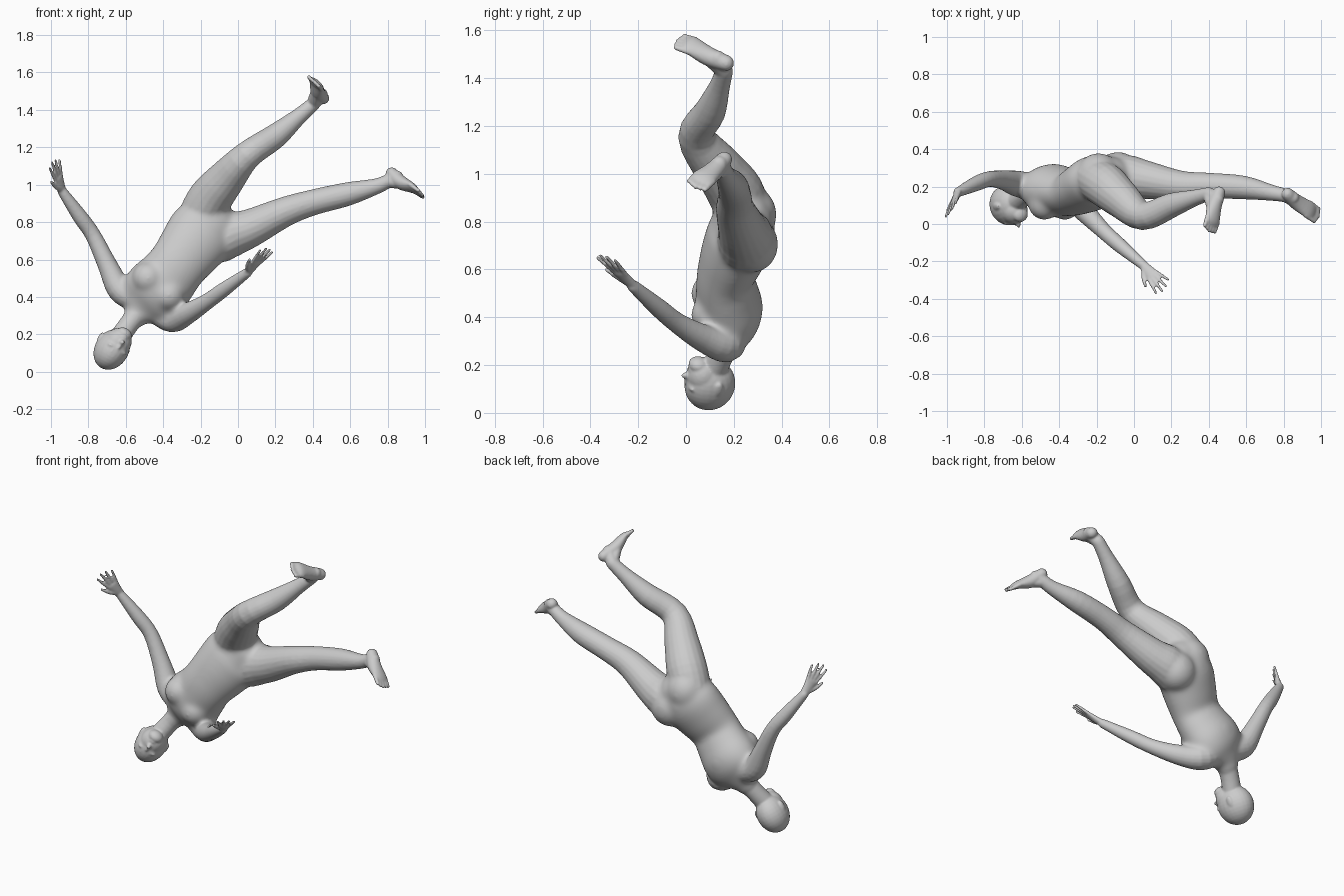
import bpy, bmesh, math
from mathutils import Vector as V, Matrix

if "Cube" in bpy.data.objects:
    bpy.data.objects.remove(bpy.data.objects["Cube"])

bm = bmesh.new()


def catmull(a, b, c, d, t):
    return [0.5 * (2*q + (r-p)*t + (2*p-5*q+4*r-s)*t*t + (3*q-p-3*r+s)*t**3)
            for p, q, r, s in zip(a, b, c, d)]


def loft(points, side=(0, 1, 0), n=20, steps=4):
    """Round-ended tube through (x, y, z, half width, half depth) sections."""
    pts = [tuple(p) if len(p) == 5 else tuple(p) + (p[3],) for p in points]
    ext = [pts[0]] + pts + [pts[-1]]
    path = [catmull(*ext[i:i+4], k / steps) for i in range(len(pts)-1) for k in range(steps)]
    path.append(list(pts[-1]))
    cen = [V(p[:3]) for p in path]
    secs = [(c, p[3], p[4]) for c, p in zip(cen, path)]
    d0, d1 = (cen[0]-cen[1]).normalized(), (cen[-1]-cen[-2]).normalized()

    def cap(sec, d):
        c, w, h = sec
        return [(c + d*min(w, h)*math.sin(a), w*math.cos(a), h*math.cos(a)) for a in (0.5, 0.95, 1.35)]
    tang = [(cen[min(i+1, len(cen)-1)] - cen[max(i-1, 0)]).normalized() for i in range(len(cen))]
    secs = cap(secs[0], d0)[::-1] + secs + cap(secs[-1], d1)
    tang = [-d0]*3 + tang + [d1]*3
    rings = []
    for (c, w, h), t in zip(secs, tang):
        s = V(side)
        s = (s - t*s.dot(t)).normalized()
        u = t.cross(s)
        rings.append([bm.verts.new(c + s*w*math.cos(2*math.pi*k/n) + u*h*math.sin(2*math.pi*k/n))
                      for k in range(n)])
    for a, b in zip(rings, rings[1:]):
        for k in range(n):
            bm.faces.new((a[k], a[(k+1) % n], b[(k+1) % n], b[k]))
    bm.faces.new(rings[0][::-1])
    bm.faces.new(rings[-1])


def blob(c, r, axes=None):
    """Ellipsoid, optionally in a rotated frame."""
    m = Matrix(axes).transposed().to_4x4() if axes else Matrix()
    bmesh.ops.create_uvsphere(bm, u_segments=24, v_segments=16, radius=1,
                              matrix=Matrix.Translation(c) @ m @ Matrix.Diagonal((*r, 1)))


def hand(wrist, tip, side):
    """Palm, four fanned fingers and a thumb on the -side edge."""
    w, t = V(wrist), V(tip)
    L = (t - w).length
    d = (t - w) / L
    s = V(side)
    s = (s - d*s.dot(d)).normalized()
    loft([(*(w - d*0.02), .025, .020), (*(w + d*L*.2), .03, .018), (*(w + d*L*.45), .039, .014)], s)
    for k, ln in zip((-1.5, -.5, .5, 1.5), (.95, 1.03, .99, .87)):
        a, b = w + d*L*.42 + s*k*.018, w + d*L*ln + s*k*.032
        loft([(*a, .0105), (*a.lerp(b, .5), .0095), (*b, .0075)], s, 10)
    loft([(*(w + d*L*.12 - s*.012), .016), (*(w + d*L*.32 - s*.045), .012),
          (*(w + d*L*.55 - s*.066), .0085)], s, 10)


def foot(ankle, heel, ball, toe, normal):
    """Ankle, heel-to-toe wedge and five toes."""
    h, b, t = V(heel), V(ball), V(toe)
    d = (t - h).normalized()
    s = d.cross(V(normal)).normalized()
    up = -V(normal).normalized()
    mid = h.lerp(b, .5) + up*.012
    loft([(*h, .034, .033), (*mid, .042, .038), (*b, .05, .024), (*b.lerp(t, .4), .049, .017)], s)
    loft([(*ankle, .037), (*h.lerp(b, .25), .035)], s)
    loft([(*ankle, .034), (*mid.lerp(b, .5), .034, .024)], s)
    for k in range(-2, 3):
        a = b + s*k*.02
        loft([(*a, .013), (*(a + (t-b)*(1 - .08*abs(k))), .0105)], s, 10)


def fuse(name, voxel, rounds):
    """Turn the current bmesh into an object with one smooth skin."""
    bmesh.ops.recalc_face_normals(bm, faces=bm.faces)
    mesh = bpy.data.meshes.new(name)
    bm.to_mesh(mesh)
    bm.clear()
    ob = bpy.data.objects.new(name, mesh)
    bpy.context.collection.objects.link(ob)
    rm = ob.modifiers.new("fuse", 'REMESH')
    rm.mode, rm.voxel_size, rm.use_smooth_shade = 'VOXEL', voxel, True
    sm = ob.modifiers.new("soften", 'SMOOTH')
    sm.factor, sm.iterations = .5, rounds
    return ob


def limbs():
    """Neck, arms and legs."""
    loft([(-.51, .185, .34, .07), (-.575, .158, .265, .054), (-.635, .115, .18, .056)])
    loft([(-.56, .20, .40, .075), (-.635, .218, .445, .068), (-.70, .235, .575, .052),
          (-.775, .24, .73, .042), (-.845, .215, .83, .040), (-.94, .17, .965, .026)])
    loft([(-.43, .185, .33, .075), (-.35, .165, .283, .073), (-.265, .068, .315, .057),
          (-.165, -.035, .375, .043), (-.075, -.115, .44, .039), (.05, -.22, .53, .026)], (0, 0, 1))
    loft([(-.21, .245, .82, .115), (-.15, .205, .925, .118), (-.065, .13, 1.03, .102), (.05, .043, 1.157, .076),
          (.20, .10, 1.26, .066), (.325, .14, 1.365, .044), (.40, .16, 1.43, .037)])
    loft([(-.10, .245, .70, .115), (-.03, .25, .735, .118), (.07, .235, .77, .102), (.25, .205, .855, .080),
          (.40, .205, .905, .069), (.585, .195, .95, .063), (.735, .167, .99, .043), (.80, .155, 1.018, .037)])


# torso with chest and buttocks
loft([(-.545, .18, .30, .07, .06), (-.515, .185, .34, .135, .085), (-.475, .185, .385, .172, .125),
      (-.43, .18, .44, .178, .142), (-.37, .17, .51, .165, .13), (-.32, .165, .575, .16, .12),
      (-.255, .195, .66, .175, .135), (-.19, .23, .745, .186, .142), (-.14, .24, .80, .155, .125)],
     (.78, 0, -.62), 32)
for c in ((-.48, .112, .50), (-.37, .112, .41)):
    blob(c, (.088, .092, .088))
for c in ((-.19, .268, .83), (-.085, .275, .705)):
    blob(c, (.115, .112, .12))
limbs()

# trunk is softened first so that the joints blend
trunk = fuse("trunk", .01, 28)
dg = bpy.context.evaluated_depsgraph_get()
soft = bpy.data.meshes.new_from_object(trunk.evaluated_get(dg))
bpy.data.objects.remove(trunk)
bm.from_mesh(soft)
limbs()

# head
up = V((-.5, -.1, -.86)).normalized()
face = V((.3, -.94, 0))
face = (face - up*face.dot(up)).normalized()
ear = face.cross(up)
axes = (ear, face, up)
skull = V((-.675, .10, .119))


def head_blob(e, f, u, r):
    blob(skull + ear*e + face*f + up*u, r, axes)


head_blob(0, 0, 0, (.09, .108, .114))
head_blob(0, .034, -.045, (.073, .072, .08))             # cheeks
head_blob(0, .06, -.10, (.044, .042, .032))              # chin
head_blob(0, .108, -.05, (.014, .022, .014))             # nose tip
head_blob(0, .10, -.028, (.010, .016, .028))             # nose bridge
head_blob(0, .091, -.08, (.022, .014, .007))             # lips
for sgn in (-1, 1):
    head_blob(sgn*.087, -.014, -.025, (.008, .018, .031))  # ears
    head_blob(sgn*.03, .088, -.008, (.028, .015, .011))   # brows

# hands and feet
hand((-.94, .17, .965), (-.985, .065, 1.125), (.6, .78, .55))
hand((.05, -.22, .53), (.16, -.345, .655), (.75, .65, 0))
foot((.40, .16, 1.43), (.455, .168, 1.463), (.42, .025, 1.535), (.402, -.035, 1.555), (.7, .1, .7))
foot((.80, .155, 1.018), (.822, .16, 1.06), (.93, .08, .985), (.985, .04, .945), (.65, .14, .7))

fuse("human_body", .006, 5)
bm.free()
